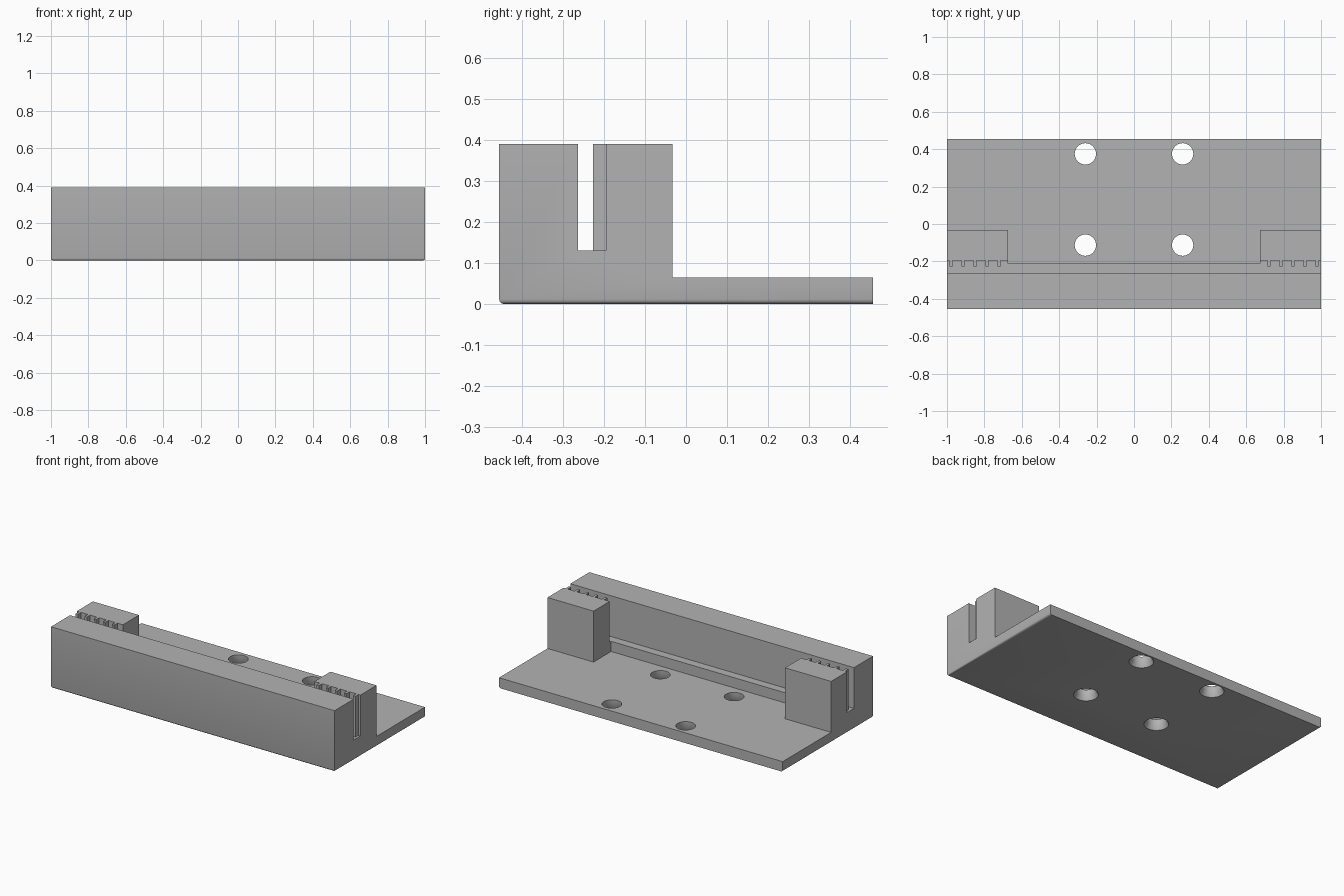
import bpy, bmesh, math
from mathutils import Matrix

default = bpy.data.objects.get("Cube")
if default:
    bpy.data.objects.remove(default, do_unlink=True)

grey = bpy.data.materials.new("plain grey")
grey.use_nodes = True
colour = (0.45, 0.45, 0.45, 1)
grey.diffuse_color = colour
grey.node_tree.nodes["Principled BSDF"].inputs["Base Color"].default_value = colour


def make_object(name, bm):
    bmesh.ops.recalc_face_normals(bm, faces=bm.faces[:])
    mesh = bpy.data.meshes.new(name)
    bm.to_mesh(mesh)
    bm.free()
    mesh.materials.append(grey)
    obj = bpy.data.objects.new(name, mesh)
    bpy.context.collection.objects.link(obj)
    return obj


def extrude(points, direction):
    """Solid made by sweeping a closed outline along a vector."""
    bm = bmesh.new()
    face = bm.faces.new([bm.verts.new(p) for p in points])
    swept = bmesh.ops.extrude_face_region(bm, geom=[face])["geom"]
    verts = [v for v in swept if isinstance(v, bmesh.types.BMVert)]
    bmesh.ops.translate(bm, verts=verts, vec=direction)
    return bm


def combine(target, tool, operation):
    mod = target.modifiers.new(operation.lower(), "BOOLEAN")
    mod.operation = operation
    mod.solver = "EXACT"
    mod.object = tool
    bpy.context.view_layer.objects.active = target
    bpy.ops.object.modifier_apply(modifier=mod.name)
    bpy.data.objects.remove(tool, do_unlink=True)


# Base: plate, ledge, slot floor and front wall in one side profile
FRONT, BACK, TOP, PLATE, LEDGE = -0.455, 0.455, 0.39, 0.065, 0.13
profile = [(FRONT, 0), (BACK, 0), (BACK, PLATE), (-0.21, PLATE), (-0.21, LEDGE),
           (-0.263, LEDGE), (-0.263, TOP), (FRONT, TOP)]
bm = extrude([(-1, y, z) for y, z in profile], (2, 0, 0))

# Softened bottom edges at the front and both ends
soft = [e for e in bm.edges
        if all(v.co.z < 0.001 for v in e.verts)
        and not all(v.co.y > BACK - 0.001 for v in e.verts)]
bmesh.ops.bevel(bm, geom=soft, offset=0.012, segments=3, profile=0.5, affect="EDGES")
body = make_object("slotted_bracket", bm)

# Rear jaws with thin vertical ribs facing the slot
INNER, JAW_FRONT, JAW_BACK, RIB_TIP = 0.675, -0.195, -0.033, -0.227
for side in (1, -1):
    outline = [(1, JAW_BACK), (INNER, JAW_BACK), (INNER, JAW_FRONT)]
    for i in range(5):
        x = 0.722 + i * 0.064
        outline += [(x - 0.008, JAW_FRONT), (x - 0.008, RIB_TIP),
                    (x + 0.008, RIB_TIP), (x + 0.008, JAW_FRONT)]
    outline.append((1, JAW_FRONT))
    jaw = extrude([(side * x, y, 0.04) for x, y in outline], (0, 0, TOP - 0.04))
    combine(body, make_object("jaw", jaw), "UNION")

    # Slot floor carried back to the jaw face
    floor = [(1, -0.23), (1, -0.1), (INNER, -0.1), (INNER, -0.23)]
    step = extrude([(side * x, y, 0.04) for x, y in floor], (0, 0, LEDGE - 0.04))
    combine(body, make_object("jaw_step", step), "UNION")

# Four screw holes, countersunk from below
for x in (-0.26, 0.26):
    for y in (-0.113, 0.375):
        for r1, r2, z1, z2 in ((0.057, 0.057, -0.1, 0.1), (0.083, 0.057, -0.025, 0.025)):
            bm = bmesh.new()
            bmesh.ops.create_cone(bm, cap_ends=True, segments=48, radius1=r1, radius2=r2,
                                  depth=z2 - z1,
                                  matrix=Matrix.Translation((x, y, (z1 + z2) / 2)))
            combine(body, make_object("screw_hole", bm), "DIFFERENCE")

# Merge flat regions and keep only the curves smooth
bm = bmesh.new()
bm.from_mesh(body.data)
bmesh.ops.remove_doubles(bm, verts=bm.verts[:], dist=0.0001)
bmesh.ops.dissolve_limit(bm, angle_limit=math.radians(1),
                         verts=bm.verts[:], edges=bm.edges[:])
bm.to_mesh(body.data)
bm.free()
bpy.ops.object.select_all(action="DESELECT")
body.select_set(True)
bpy.context.view_layer.objects.active = body
bpy.ops.object.shade_smooth_by_angle(angle=math.radians(35))
